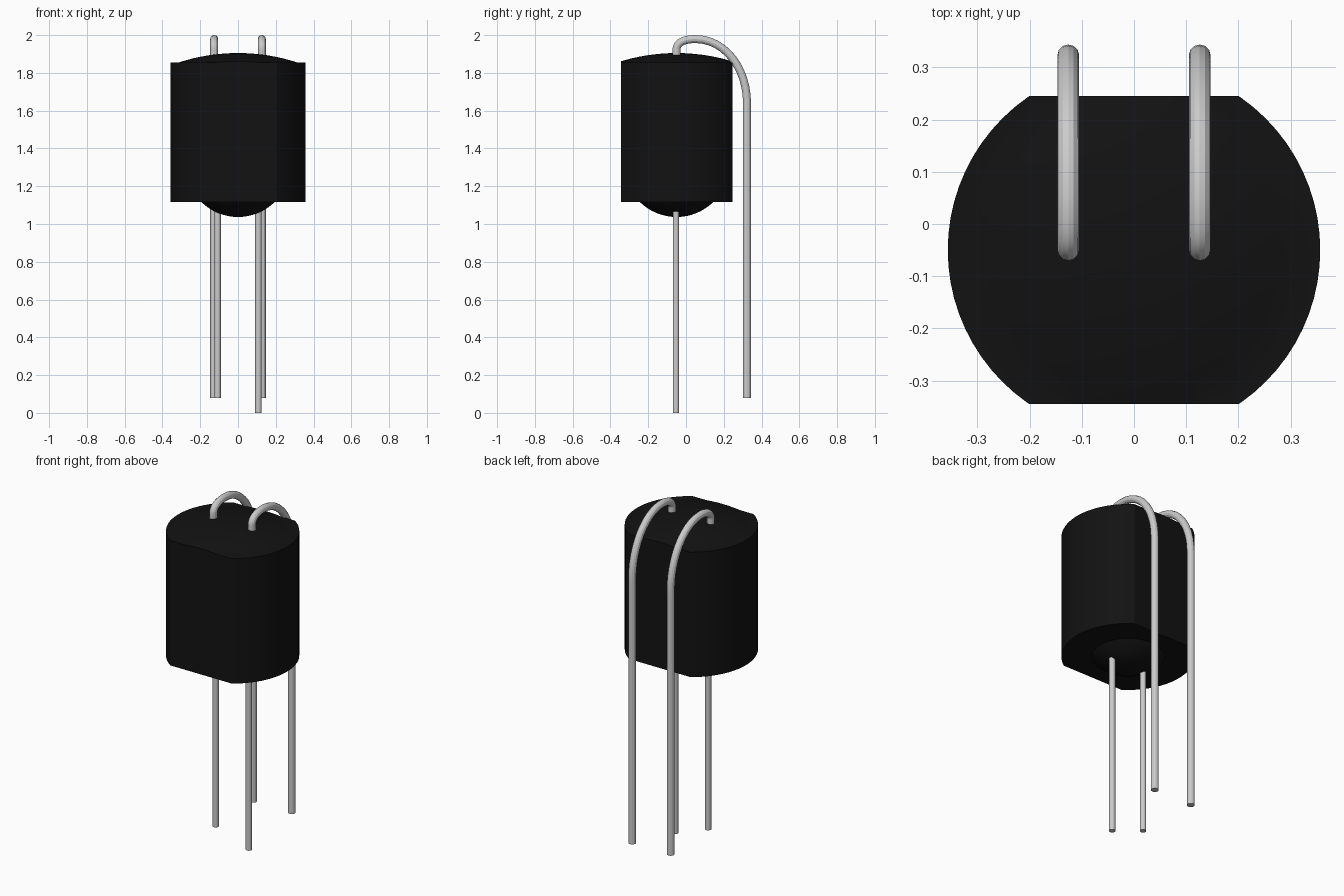
import bpy, bmesh, math
from mathutils import Vector

if "Cube" in bpy.data.objects:
    bpy.data.objects.remove(bpy.data.objects["Cube"])

CY = -0.05           # axis of the body in y


def smooth(obj):
    bpy.ops.object.select_all(action='DESELECT')
    obj.select_set(True)
    bpy.context.view_layer.objects.active = obj
    bpy.ops.object.shade_smooth_by_angle(angle=math.radians(25))


def cap(radius, height, base, sign, steps=8):
    """Profile of a shallow spherical cap, from rim to pole."""
    R = (radius ** 2 + height ** 2) / (2 * height)
    a = math.asin(radius / R)
    return [(R * math.sin(a * (1 - i / steps)),
             base + sign * (R * math.cos(a * (1 - i / steps)) - R + height))
            for i in range(steps + 1)]


# Body: lathed profile with domed ends, sliced flat at front and back
profile = cap(0.195, 0.08, 1.117, -1)[::-1] + [(0.357, 1.117), (0.357, 1.855)] + cap(0.315, 0.05, 1.855, 1)
bm = bmesh.new()
verts = [bm.verts.new((r, CY, z)) for r, z in profile]
edges = [bm.edges.new(p) for p in zip(verts, verts[1:])]
bmesh.ops.spin(bm, geom=verts + edges, cent=(0, CY, 0), axis=(0, 0, 1),
               angle=2 * math.pi, steps=72)
bmesh.ops.remove_doubles(bm, verts=bm.verts[:], dist=1e-5)
for y, s in ((-0.345, -1), (0.245, 1)):
    cut = bmesh.ops.bisect_plane(bm, geom=bm.verts[:] + bm.edges[:] + bm.faces[:],
                                 plane_co=(0, y, 0), plane_no=(0, s, 0), clear_outer=True)
    rim = [e for e in cut['geom_cut'] if isinstance(e, bmesh.types.BMEdge)]
    bmesh.ops.holes_fill(bm, edges=rim, sides=0)
bmesh.ops.recalc_face_normals(bm, faces=bm.faces[:])
mesh = bpy.data.meshes.new("body")
bm.to_mesh(mesh)
bm.free()
body = bpy.data.objects.new("body", mesh)
bpy.context.collection.objects.link(body)
black = bpy.data.materials.new("black_plastic")
black.diffuse_color = (0.006, 0.006, 0.006, 1)
black.use_nodes = True
black.node_tree.nodes["Principled BSDF"].inputs["Base Color"].default_value = black.diffuse_color
mesh.materials.append(black)
smooth(body)


# Wires: each point is (position, left handle, right handle) in y, z
def wire(name, x, points, radius):
    cu = bpy.data.curves.new(name, 'CURVE')
    cu.dimensions = '3D'
    cu.bevel_depth = radius
    cu.bevel_resolution = 4
    cu.resolution_u = 12
    cu.use_fill_caps = True
    sp = cu.splines.new('BEZIER')
    sp.bezier_points.add(len(points) - 1)
    for bp, (co, left, right) in zip(sp.bezier_points, points):
        bp.handle_left_type = bp.handle_right_type = 'FREE'
        bp.co, bp.handle_left, bp.handle_right = (Vector((x, *p)) for p in (co, left, right))
    obj = bpy.data.objects.new(name, cu)
    bpy.context.collection.objects.link(obj)
    bpy.ops.object.select_all(action='DESELECT')
    obj.select_set(True)
    bpy.context.view_layer.objects.active = obj
    bpy.ops.object.convert(target='MESH')
    smooth(bpy.context.object)


hook = [((-0.05, 1.86), (-0.05, 1.84), (-0.05, 1.88)),
        ((-0.05, 1.925), (-0.05, 1.905), (-0.05, 1.96)),
        ((0.05, 1.979), (-0.01, 1.979), (0.21, 1.979)),
        ((0.323, 1.64), (0.323, 1.82), (0.323, 1.5)),
        ((0.323, 0.08), (0.323, 0.5), (0.323, 0.0))]

# Hooked top leads and straight bottom leads, one per side
for side, x, foot in (("left", -1, 0.08), ("right", 1, 0.0)):
    wire("top_lead_" + side, x * 0.126, hook, 0.021)
    bpy.ops.mesh.primitive_cylinder_add(vertices=20, radius=0.017, depth=1.07 - foot,
                                        location=(x * 0.108, -0.053, (1.07 + foot) / 2))
    lead = bpy.context.object
    lead.name = "bottom_lead_" + side
    smooth(lead)
